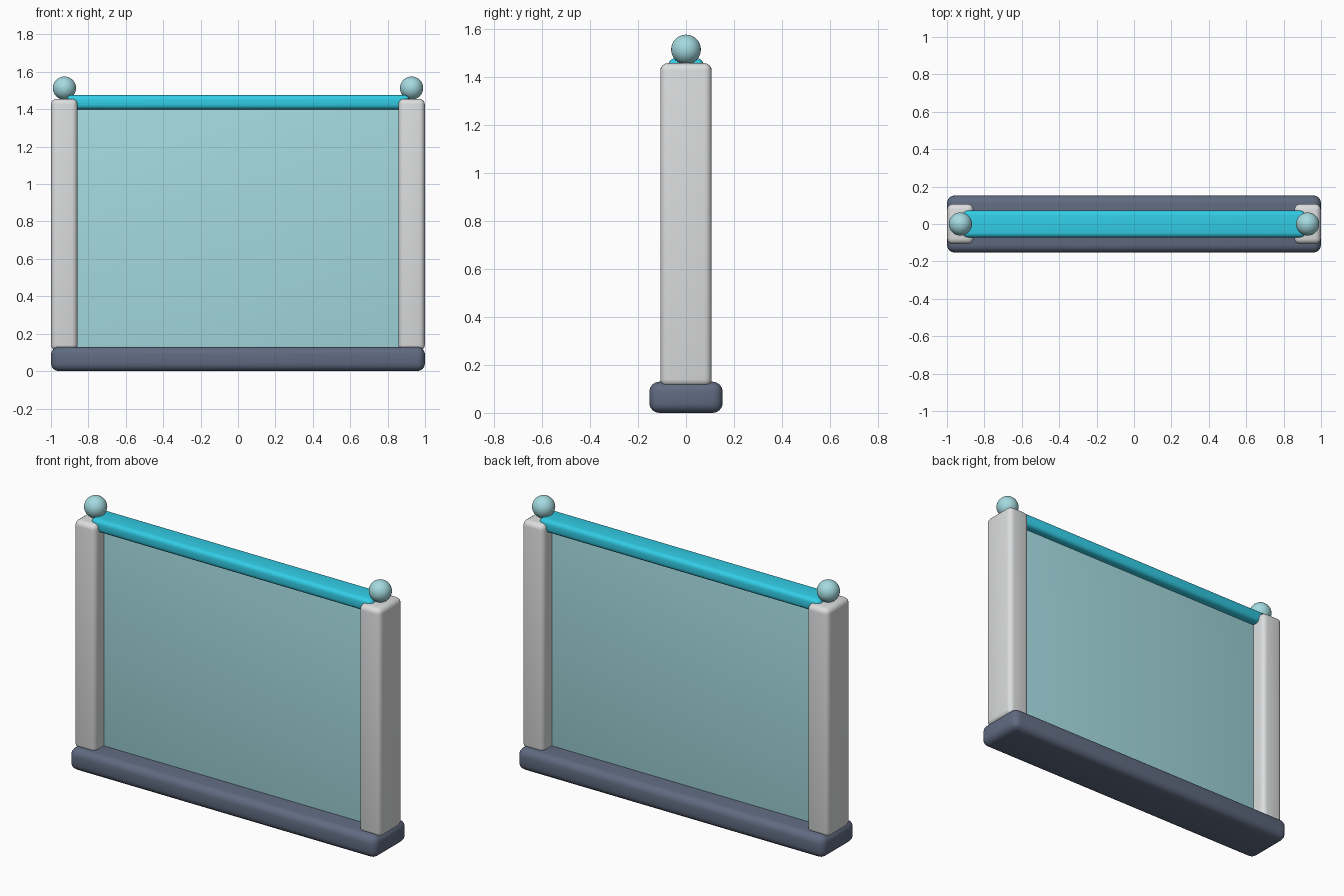
import bpy
import math

cube = bpy.data.objects.get("Cube")
if cube:
    bpy.data.objects.remove(cube, do_unlink=True)


def make_material(name, srgb):
    linear = [((c / 255 + 0.055) / 1.055) ** 2.4 for c in srgb]
    mat = bpy.data.materials.new(name)
    mat.use_nodes = True
    mat.diffuse_color = (*linear, 1)
    mat.node_tree.nodes["Principled BSDF"].inputs["Base Color"].default_value = (*linear, 1)
    return mat


slate = make_material("slate", (96, 107, 129))
light_grey = make_material("light grey", (220, 221, 222))
pale_teal = make_material("pale teal", (164, 218, 224))
cyan = make_material("cyan", (50, 205, 230))


def finish(obj, name, mat):
    obj.name = name
    obj.data.name = name
    obj.data.materials.append(mat)
    bpy.ops.object.shade_smooth_by_angle(angle=math.radians(35))
    return obj


def rounded_box(name, low, high, radius, mat):
    """Box between two corners with rounded edges."""
    centre = [(a + b) / 2 for a, b in zip(low, high)]
    bpy.ops.mesh.primitive_cube_add(size=1, location=centre)
    obj = bpy.context.object
    obj.scale = [b - a for a, b in zip(low, high)]
    bpy.ops.object.transform_apply(location=False, rotation=False, scale=True)
    bevel = obj.modifiers.new("rounded edges", "BEVEL")
    bevel.width = radius
    bevel.segments = 4
    bpy.ops.object.modifier_apply(modifier=bevel.name)
    return finish(obj, name, mat)


# Base, glass panel and top rail
rounded_box("base", (-1, -0.153, 0), (1, 0.153, 0.13), 0.042, slate)
rounded_box("panel", (-0.88, -0.022, 0.12), (0.88, 0.022, 1.43), 0.012, pale_teal)
rounded_box("top_rail", (-0.915, -0.072, 1.4), (0.915, 0.072, 1.476), 0.025, cyan)

# Posts with ball finials on both sides
for side, sign in (("left", 1), ("right", -1)):
    inner, outer = sorted((sign * 0.858, sign * 0.999))
    rounded_box(side + "_post", (inner, -0.107, 0.11), (outer, 0.107, 1.456), 0.03, light_grey)
    bpy.ops.mesh.primitive_uv_sphere_add(segments=32, ring_count=16, radius=0.062,
                                         location=(sign * 0.928, 0, 1.513))
    finish(bpy.context.object, side + "_finial", pale_teal)
